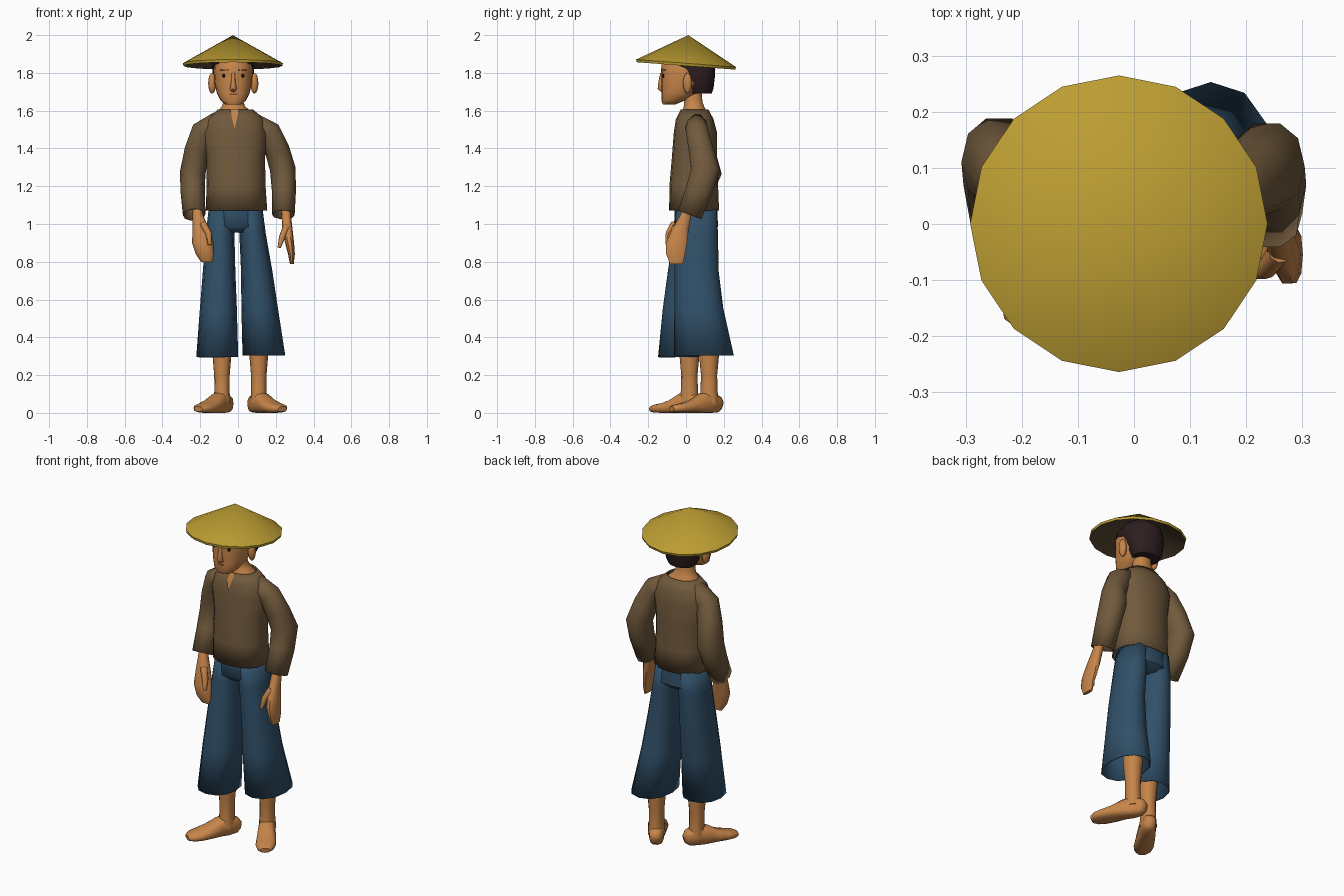
import bpy, bmesh, math
from mathutils import Vector, Matrix


def material(name, rgb):
    m = bpy.data.materials.new(name)
    m.diffuse_color = (*rgb, 1)
    return m


SKIN = material("skin", (0.57, 0.235, 0.068))
STRAW = material("straw", (0.50, 0.335, 0.032))
LINING = material("hat lining", (0.10, 0.068, 0.035))
SHIRT = material("brown cloth", (0.165, 0.102, 0.046))
BLUE = material("blue cloth", (0.030, 0.080, 0.140))
HAIR = material("dark hair", (0.028, 0.013, 0.015))
BLACK = material("eye black", (0.006, 0.005, 0.006))
LIP = material("lip", (0.25, 0.085, 0.03))


def finish(name, bm, mats, angle=50, thick=0):
    bmesh.ops.recalc_face_normals(bm, faces=bm.faces[:])
    me = bpy.data.meshes.new(name)
    bm.to_mesh(me)
    bm.free()
    for m in mats:
        me.materials.append(m)
    me.shade_smooth()
    me.set_sharp_from_angle(angle=math.radians(angle))
    ob = bpy.data.objects.new(name, me)
    bpy.context.collection.objects.link(ob)
    if thick:
        s = ob.modifiers.new("cloth", 'SOLIDIFY')
        s.thickness = thick
        s.offset = -1
    return ob


def tube(name, rings, mat, n=12, e=2.2, flat=True, caps=True, thick=0, floor=False):
    """Loft of superellipse rings (x, y, z, rx, ry), level or square to the path."""
    bm = bmesh.new()
    pts = [Vector(r[:3]) for r in rings]
    loops = []
    for i, r in enumerate(rings):
        u, v = Vector((1, 0, 0)), Vector((0, 1, 0))
        if not flat:
            t = (pts[min(i + 1, len(pts) - 1)] - pts[max(i - 1, 0)]).normalized()
            u = (u - t * u.dot(t)).normalized()
            v = t.cross(u)
        loop = []
        for k in range(n):
            a = 2 * math.pi * k / n
            c, s = math.cos(a), math.sin(a)
            p = pts[i] + u * (r[3] * math.copysign(abs(c) ** (2 / e), c)) \
                + v * (r[4] * math.copysign(abs(s) ** (2 / e), s))
            if floor:
                p.z = max(p.z, 0)
            loop.append(bm.verts.new(p))
        loops.append(loop)
    for a, b in zip(loops, loops[1:]):
        for k in range(n):
            bm.faces.new((a[k], a[(k + 1) % n], b[(k + 1) % n], b[k]))
    if caps:
        bm.faces.new(loops[0])
        bm.faces.new(loops[-1])
    return finish(name, bm, [mat], thick=thick)


def blob(name, loc, size, mat, seg=12):
    bm = bmesh.new()
    bmesh.ops.create_uvsphere(bm, u_segments=seg, v_segments=8, radius=1,
                              matrix=Matrix.Translation(loc) @ Matrix.Diagonal((*size, 1)))
    return finish(name, bm, [mat])


HX = -0.025  # head centre

# Hat: 16-sided cone with a thin rim and a dark hollow underside, tilted back
bm = bmesh.new()
rows = []
for r, z in ((0.265, 0.006), (0.262, -0.008)):
    rows.append([bm.verts.new((r * math.cos(k * math.pi / 8), r * math.sin(k * math.pi / 8), z))
                 for k in range(16)])
tip, inner = bm.verts.new((0, 0, 0.155)), bm.verts.new((0, 0, 0.135))
for k in range(16):
    j = (k + 1) % 16
    bm.faces.new((rows[0][k], rows[0][j], tip))
    bm.faces.new((rows[1][k], rows[1][j], rows[0][j], rows[0][k]))
    bm.faces.new((rows[1][j], rows[1][k], inner)).material_index = 1
bm.transform(Matrix.Translation((-0.027, 0, 1.845)) @ Matrix.Rotation(-0.075, 4, 'X'))
finish("hat", bm, [STRAW, LINING], 40)

# Head, neck and hair
tube("head", [(HX, -0.09, 1.632, 0.04, 0.032), (HX, -0.07, 1.652, 0.066, 0.06),
              (HX, -0.035, 1.69, 0.086, 0.095), (HX, -0.01, 1.74, 0.098, 0.122),
              (HX, 0, 1.80, 0.102, 0.132), (HX, 0, 1.86, 0.1, 0.13),
              (HX, 0, 1.91, 0.07, 0.09)], SKIN, 20, 2.4)
tube("neck", [(-0.018, 0.045, 1.55, 0.12, 0.085), (-0.018, 0.045, 1.595, 0.09, 0.068),
              (-0.024, 0.042, 1.622, 0.062, 0.055), (HX, 0.038, 1.65, 0.052, 0.05),
              (HX, 0.03, 1.74, 0.05, 0.05)], SKIN, 14)
tube("hair", [(HX, 0.07, 1.69, 0.078, 0.066), (HX, 0.07, 1.72, 0.094, 0.076),
              (HX, 0.065, 1.78, 0.107, 0.088), (HX, 0.05, 1.82, 0.111, 0.105),
              (HX, 0.012, 1.85, 0.112, 0.142), (HX, 0.01, 1.875, 0.105, 0.135),
              (HX, 0.005, 1.92, 0.07, 0.09)], HAIR, 16)

# Face details
tube("nose", [(HX, -0.128, 1.80, 0.009, 0.008), (HX, -0.133, 1.755, 0.011, 0.013),
              (HX, -0.13, 1.715, 0.019, 0.02), (HX, -0.12, 1.70, 0.013, 0.012)], SKIN, 8)
tube("mouth", [(HX, -0.123, 1.683, 0.026, 0.007), (HX, -0.124, 1.691, 0.026, 0.007)], LIP, 8)
for s in (-1, 1):
    blob("eye", (HX + s * 0.047, -0.119, 1.785), (0.012, 0.006, 0.010), BLACK)
    tube("eyebrow", [(HX + s * 0.025, -0.127, 1.815, 0.004, 0.004),
                     (HX + s * 0.068, -0.110, 1.815, 0.004, 0.004)], HAIR, 6, flat=False)
    blob("ear", (HX + s * 0.112, 0.008, 1.745), (0.021, 0.024, 0.055), SKIN)

# Shirt body, neck slit and sleeves
tube("shirt", [(-0.008, 0.043, 1.072, 0.163, 0.132), (-0.01, 0.041, 1.2, 0.156, 0.129),
               (-0.012, 0.045, 1.35, 0.155, 0.12), (-0.015, 0.05, 1.48, 0.172, 0.115),
               (-0.013, 0.046, 1.555, 0.15, 0.1), (-0.013, 0.045, 1.605, 0.095, 0.074)],
     SHIRT, 16, caps=False, thick=0.006)
bm = bmesh.new()
front = [bm.verts.new(p) for p in ((-0.04, -0.034, 1.606), (-0.031, -0.058, 1.555), (-0.018, -0.068, 1.505),
                                   (-0.006, -0.058, 1.555), (0.005, -0.034, 1.606))]
bm.faces.new((front[0], front[1], front[3], front[4]))
bm.faces.new(front[1:4])
finish("neck_slit", bm, [SKIN])
tube("right_sleeve", [(0.07, 0.05, 1.545, 0.05, 0.055), (0.165, 0.06, 1.485, 0.064, 0.062),
                      (0.208, 0.08, 1.39, 0.066, 0.068), (0.237, 0.103, 1.29, 0.068, 0.08),
                      (0.243, 0.07, 1.18, 0.064, 0.074), (0.24, 0.02, 1.05, 0.06, 0.068)],
     SHIRT, 10, flat=False, caps=False, thick=0.006)
tube("left_sleeve", [(-0.10, 0.05, 1.55, 0.05, 0.055), (-0.185, 0.06, 1.49, 0.064, 0.062),
                     (-0.217, 0.085, 1.39, 0.066, 0.07), (-0.24, 0.11, 1.27, 0.068, 0.082),
                     (-0.24, 0.07, 1.17, 0.064, 0.074), (-0.232, 0.005, 1.05, 0.06, 0.066)],
     SHIRT, 10, flat=False, caps=False, thick=0.006)

# Hands with thumbs
tube("right_hand", [(0.25, 0.03, 1.13, 0.026, 0.032), (0.255, 0.0, 1.05, 0.025, 0.03),
                    (0.262, -0.03, 0.97, 0.027, 0.046), (0.273, -0.05, 0.90, 0.024, 0.058),
                    (0.283, -0.055, 0.84, 0.018, 0.052), (0.285, -0.05, 0.788, 0.01, 0.036)],
     SKIN, 10, 2.4)
tube("right_thumb", [(0.258, -0.05, 0.985, 0.02, 0.022), (0.235, -0.08, 0.935, 0.017, 0.019),
                     (0.218, -0.088, 0.875, 0.009, 0.01)], SKIN, 8, flat=False)
tube("left_hand", [(-0.222, 0.01, 1.13, 0.027, 0.03), (-0.213, -0.025, 1.05, 0.027, 0.027),
                   (-0.196, -0.05, 0.97, 0.045, 0.03), (-0.187, -0.065, 0.90, 0.056, 0.032),
                   (-0.175, -0.07, 0.84, 0.048, 0.026), (-0.163, -0.065, 0.798, 0.032, 0.014)],
     SKIN, 10, 2.4)
tube("left_thumb", [(-0.185, -0.06, 1.0, 0.02, 0.022), (-0.155, -0.09, 0.95, 0.017, 0.018),
                    (-0.15, -0.1, 0.89, 0.01, 0.01)], SKIN, 8, flat=False)

# Wide trousers
tube("trouser_seat", [(-0.012, 0.052, 1.12, 0.138, 0.11), (-0.012, 0.053, 1.06, 0.143, 0.114),
                      (-0.012, 0.054, 0.985, 0.15, 0.115), (-0.012, 0.054, 0.955, 0.11, 0.08)], BLUE, 16)
tube("right_trouser_leg", [(0.06, 0.055, 1.08, 0.07, 0.108), (0.077, 0.055, 0.95, 0.07, 0.114),
                           (0.099, 0.056, 0.75, 0.083, 0.117), (0.115, 0.068, 0.55, 0.097, 0.13),
                           (0.137, 0.095, 0.305, 0.113, 0.158)], BLUE, 12, caps=False, thick=0.005)
tube("left_trouser_leg", [(-0.085, 0.055, 1.08, 0.07, 0.108), (-0.095, 0.048, 0.95, 0.076, 0.114),
                          (-0.1, 0.028, 0.75, 0.086, 0.124), (-0.104, 0.005, 0.55, 0.098, 0.128),
                          (-0.11, -0.018, 0.295, 0.111, 0.13)], BLUE, 12, caps=False, thick=0.005)

# Bare shins and turned-out feet: heel point and heading per side
for name, ax, ay, s in (("right", 0.11, 0.122, 1), ("left", -0.085, 0.018, -1)):
    tube(name + "_shin", [(ax, ay - 0.01, 0.55, 0.055, 0.06), (ax, ay, 0.33, 0.052, 0.055),
                          (ax, ay, 0.2, 0.041, 0.043), (ax, ay, 0.12, 0.04, 0.045),
                          (ax, ay, 0.05, 0.045, 0.052)], SKIN, 12)
    dx, dy = s * 0.53, -0.85
    rings = [(ax + dx * t, ay + dy * t, z, w, h) for t, z, w, h in (
        (-0.075, 0.04, 0.02, 0.025), (-0.055, 0.045, 0.037, 0.045), (0, 0.055, 0.044, 0.06),
        (0.05, 0.048, 0.048, 0.055), (0.11, 0.034, 0.054, 0.036), (0.17, 0.026, 0.056, 0.026),
        (0.21, 0.023, 0.046, 0.022), (0.235, 0.02, 0.026, 0.014))]
    tube(name + "_foot", rings, SKIN, 12, 2.6, flat=False, floor=True)
